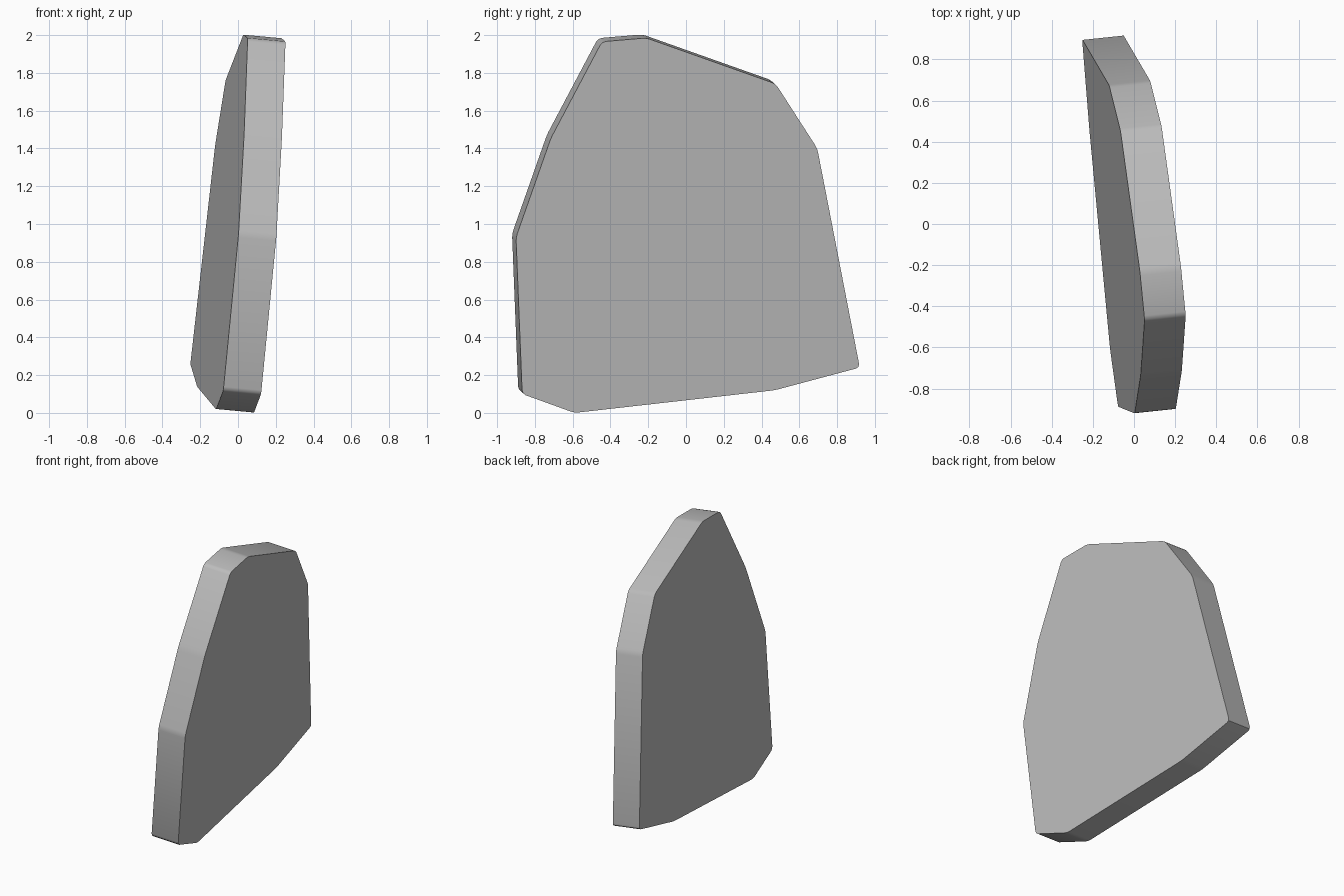
import bpy
import bmesh
from mathutils import Vector

cube = bpy.data.objects.get("Cube")
if cube:
    bpy.data.objects.remove(cube, do_unlink=True)

# Plain grey stone colour
grey = bpy.data.materials.new("stone_grey")
grey.use_nodes = True
colour = (0.5, 0.5, 0.5, 1.0)
grey.diffuse_color = colour
grey.node_tree.nodes["Principled BSDF"].inputs["Base Color"].default_value = colour

# Outline of the left face as (y, z) corners, lying on a leaning plane
OUTLINE = [(-0.59, 0.0), (0.47, 0.12), (0.92, 0.24), (0.695, 1.40),
           (0.475, 1.742), (-0.21, 1.985), (-0.445, 1.965),
           (-0.715, 1.455), (-0.90, 0.93), (-0.867, 0.10)]
LEAN_Y, LEAN_Z, OFFSET = -0.105, 0.093, 0.022
THICKNESS = 0.2
inward = Vector((-1, LEAN_Y, LEAN_Z)) * THICKNESS

bm = bmesh.new()
verts = [bm.verts.new((OFFSET + LEAN_Y * y + LEAN_Z * z, y, z)) for y, z in OUTLINE]
bm.faces.new(verts)

# Slightly rounded outline corners
bmesh.ops.bevel(bm, geom=verts, offset=0.02, segments=2, profile=0.5,
                affect='VERTICES')

# Slab thickness, square to the leaning face
result = bmesh.ops.extrude_face_region(bm, geom=bm.faces[:], use_keep_orig=True)
moved = [g for g in result["geom"] if isinstance(g, bmesh.types.BMVert)]
bmesh.ops.translate(bm, verts=moved, vec=inward)
bmesh.ops.recalc_face_normals(bm, faces=bm.faces[:])

mesh = bpy.data.meshes.new("stone_slab")
bm.to_mesh(mesh)
bm.free()
mesh.materials.append(grey)
slab = bpy.data.objects.new("stone_slab", mesh)
bpy.context.collection.objects.link(slab)

# Soft corners round the rim, crisp edges on the two broad faces
bpy.context.view_layer.objects.active = slab
slab.select_set(True)
bpy.ops.object.shade_smooth_by_angle(angle=0.6)
